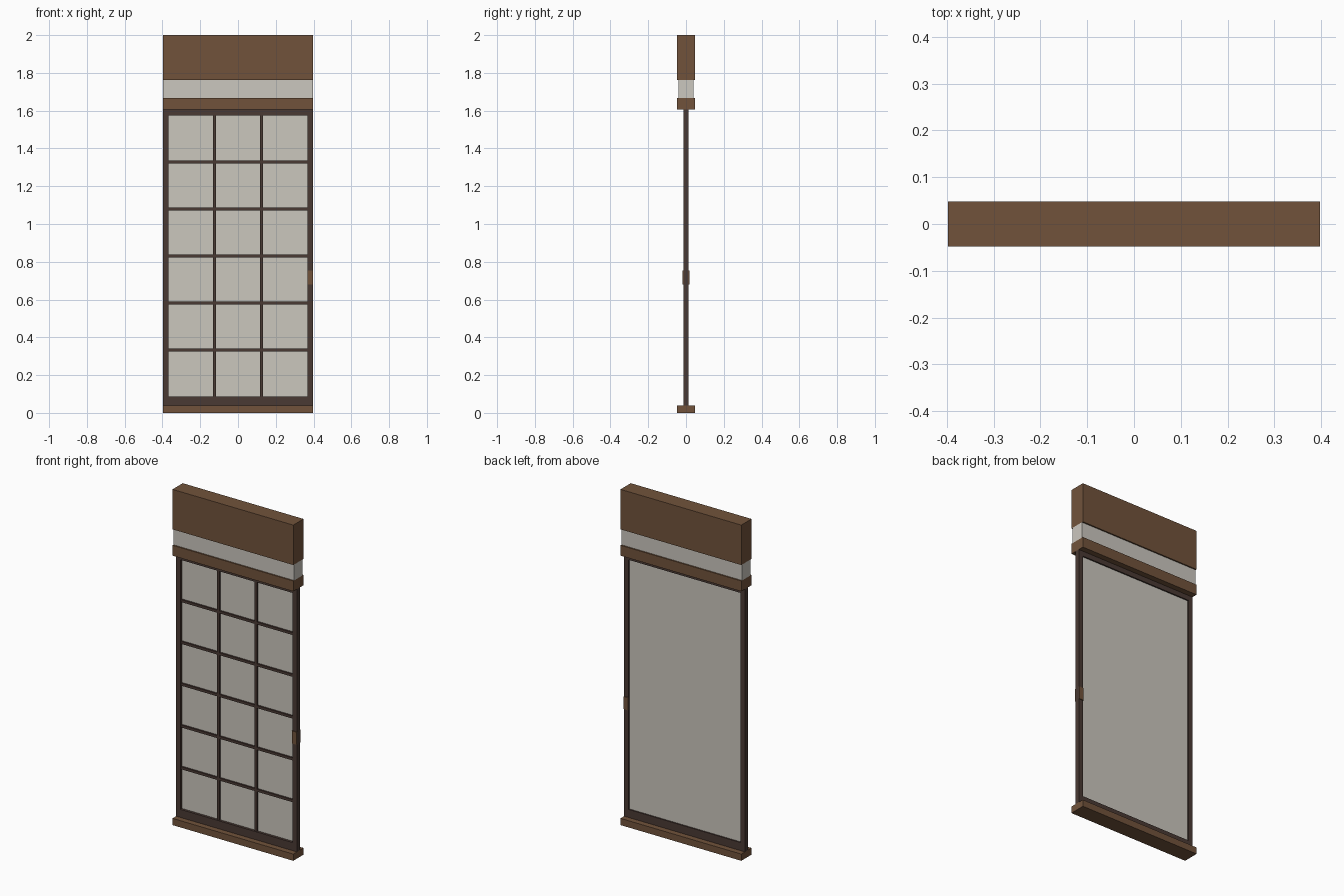
import bpy, bmesh
from mathutils import Matrix, Vector

if "Cube" in bpy.data.objects:
    bpy.data.objects.remove(bpy.data.objects["Cube"])


def material(name, rgb):
    m = bpy.data.materials.new(name)
    m.diffuse_color = (*rgb, 1)
    m.use_nodes = True
    m.node_tree.nodes["Principled BSDF"].inputs["Base Color"].default_value = m.diffuse_color
    return m


BEAM = material("warm_brown_wood", (0.165, 0.086, 0.044))
FRAME = material("dark_brown_wood", (0.068, 0.042, 0.034))
PLASTER = material("white_plaster", (0.60, 0.57, 0.52))
PAPER = material("cream_paper", (0.60, 0.57, 0.51))


def boxes(name, mat, *extents):
    """One object made of boxes, each given as (x0, x1, y0, y1, z0, z1)."""
    bm = bmesh.new()
    for x0, x1, y0, y1, z0, z1 in extents:
        centre = Vector((x0 + x1, y0 + y1, z0 + z1)) / 2
        size = Matrix.Diagonal((x1 - x0, y1 - y0, z1 - z0, 1))
        bmesh.ops.create_cube(bm, size=1, matrix=Matrix.Translation(centre) @ size)
    mesh = bpy.data.meshes.new(name)
    bm.to_mesh(mesh)
    bm.free()
    mesh.materials.append(mat)
    obj = bpy.data.objects.new(name, mesh)
    bpy.context.collection.objects.link(obj)


W, D, T = 0.398, 0.048, 0.014    # half width, half beam depth, half door depth
IN = 0.369                       # half width of the door opening
Z0, Z1 = 0.088, 1.575            # opening bottom and top

# Wall beams, plaster band and sill
boxes("floor_sill", BEAM, (-W, W, -D, D, 0, 0.04))
boxes("lintel", BEAM, (-W, W, -D, D, 1.605, 1.667))
boxes("plaster_band", PLASTER, (-W, W, -0.04, 0.04, 1.667, 1.762))
boxes("top_beam", BEAM, (-W, W, -D, D, 1.762, 2.0))

# Sliding door frame
for side, s in (("left", -1), ("right", 1)):
    a, b = sorted((s * IN, s * W))
    boxes(side + "_stile", FRAME, (a, b, -T, T, 0.04, 1.605))
boxes("bottom_rail", FRAME, (-IN, IN, -T, T, 0.04, Z0))
boxes("top_rail", FRAME, (-IN, IN, -T, T, Z1, 1.605))

# Lattice on the front, three panes by six
H = 0.0075
boxes("lattice_uprights", FRAME,
      *[(x - H, x + H, -0.010, 0.002, Z0, Z1) for x in (-0.124, 0.124)])
boxes("lattice_crossbars", FRAME,
      *[(-IN, IN, -0.009, 0.002, z - H, z + H)
        for z in (0.333 + 0.249 * i for i in range(5))])

# Paper sheet behind the lattice
boxes("paper_sheet", PAPER, (-IN, IN, 0.001, 0.006, Z0, Z1))

# Pull plates on both faces of the right stile
boxes("door_pull", BEAM,
      (IN, W, -0.019, -T, 0.68, 0.755), (IN, W, T, 0.019, 0.68, 0.755))
